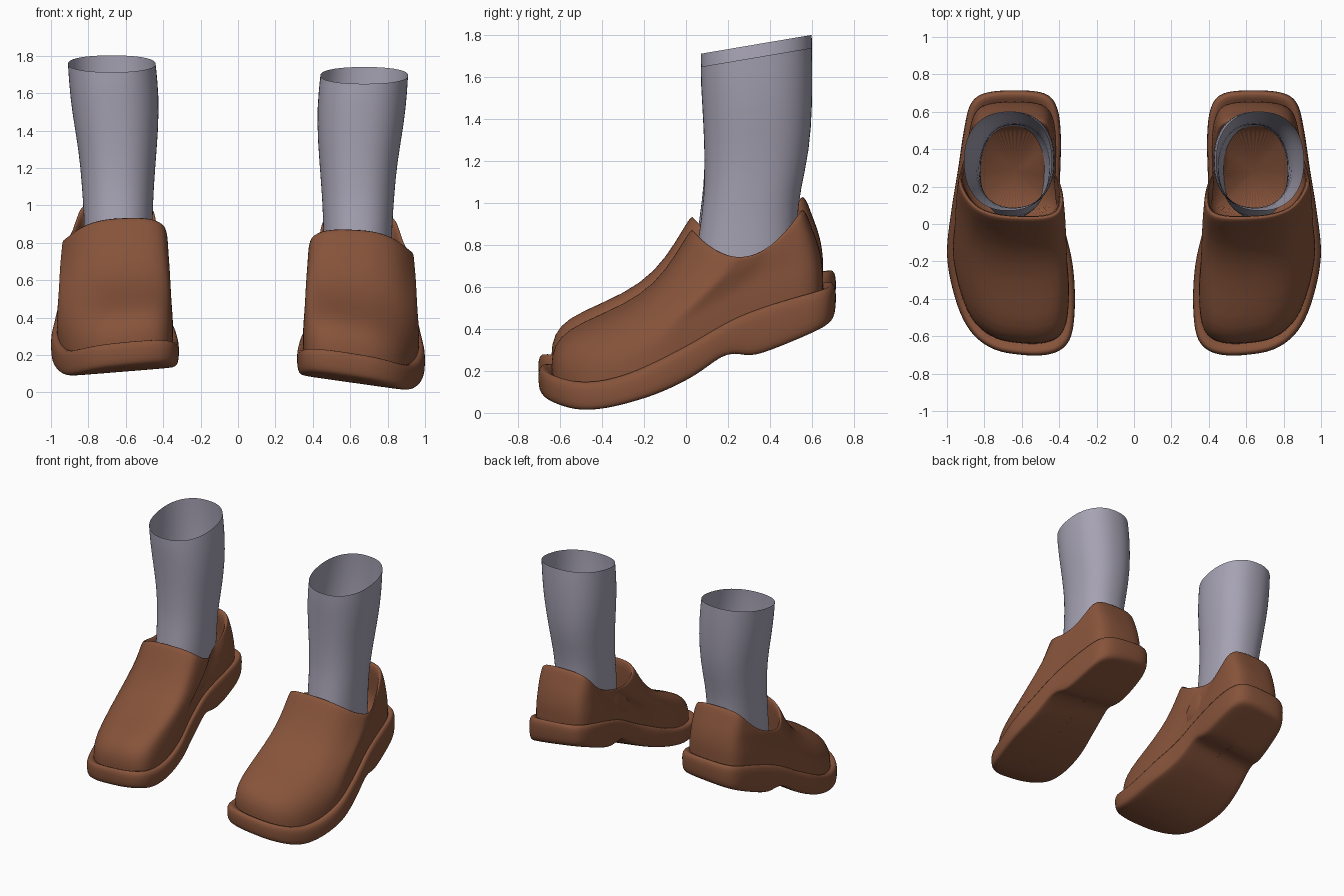
import bpy, bmesh, math

if "Cube" in bpy.data.objects:
    bpy.data.objects.remove(bpy.data.objects["Cube"])

XC, HALF_W, HALF_L = 0.66, 0.34, 0.71


def material(name, rgb):
    m = bpy.data.materials.new(name)
    m.use_nodes = True
    m.diffuse_color = (*rgb, 1)
    m.node_tree.nodes["Principled BSDF"].inputs["Base Color"].default_value = (*rgb, 1)
    return m


BROWN = material("brown leather", (0.24, 0.087, 0.043))
GREY = material("grey sock", (0.38, 0.36, 0.45))


def curve(keys):
    """Smooth function through (position, value) keys."""
    def slope(i):
        a, b = keys[max(i - 1, 0)], keys[min(i + 1, len(keys) - 1)]
        return (b[1] - a[1]) / (b[0] - a[0])

    def f(p):
        p = min(max(p, keys[0][0]), keys[-1][0])
        i = 0
        while i < len(keys) - 2 and p > keys[i + 1][0]:
            i += 1
        (a, va), (b, vb) = keys[i], keys[i + 1]
        h = b - a
        t = (p - a) / h
        return (va * (1 + 2 * t) * (1 - t) ** 2 + vb * t * t * (3 - 2 * t)
                + h * slope(i) * t * (1 - t) ** 2 - h * slope(i + 1) * t * t * (1 - t))
    return f


# Side-view curves of the sole: its top edge and its underside with heel step
sole_top = curve([(-.72, .2), (-.5, .17), (-.3, .21), (0, .35), (.2, .46), (.4, .53), (.72, .61)])
sole_under = curve([(-.72, .08), (-.48, .045), (-.2, .11), (.03, .21), (.19, .32),
                    (.22, .325), (.27, .305), (.36, .315), (.72, .455)])

# Plan outline of the left sole
PLAN = [(.6, -.7), (.75, -.67), (.87, -.58), (.95, -.42), (1, -.18), (.98, .05), (.94, .3),
        (.91, .5), (.875, .64), (.8, .7), (.65, .715), (.48, .7), (.41, .62), (.39, .45),
        (.395, .2), (.375, 0), (.33, -.2), (.315, -.4), (.33, -.58), (.38, -.665), (.47, -.7)]


def smooth_loop(pts, steps):
    """Closed Catmull-Rom loop."""
    out, n = [], len(pts)
    for i in range(n):
        a, b, c, d = (pts[(i + k) % n] for k in (-1, 0, 1, 2))
        for s in range(steps):
            t = s / steps
            out.append(tuple(.5 * (2 * q + (r - p) * t + (2 * p - 5 * q + 4 * r - w) * t * t
                                   + (3 * q - p - 3 * r + w) * t ** 3)
                             for p, q, r, w in zip(a, b, c, d)))
    return out


OUTLINE = smooth_loop(PLAN, 4)


def loft(name, rings, mat, side, lift, roll, cap=False):
    """Skin closed rings; side mirrors, roll tips the lower part outward."""
    bm = bmesh.new()
    loops = []
    for ring in rings:
        row = []
        for x, y, z in ring:
            fade = min(max((.85 - z) / .4, 0), 1)
            row.append(bm.verts.new((side * x, y, z + lift - roll * (x - XC) * fade)))
        loops.append(row)
    for a, b in zip(loops, loops[1:]):
        for i in range(len(a)):
            j = (i + 1) % len(a)
            bm.faces.new((a[i], a[j], b[j], b[i]))
    if cap:
        bm.faces.new(loops[-1])
    bmesh.ops.recalc_face_normals(bm, faces=bm.faces)
    for f in bm.faces:
        f.smooth = True
    me = bpy.data.meshes.new(name)
    bm.to_mesh(me)
    bm.free()
    me.materials.append(mat)
    ob = bpy.data.objects.new(name, me)
    bpy.context.collection.objects.link(ob)
    sub = ob.modifiers.new("smooth", "SUBSURF")
    sub.levels = sub.render_levels = 1
    return ob


def sole_ring(inset, mix, rise=0, squash=None):
    """Inset outline at a height between top edge (0) and underside (1)."""
    sx = 1 - inset / HALF_W if squash is None else squash
    sy = 1 - inset / HALF_L
    ring = []
    for x, y in OUTLINE:
        y *= sy
        z = sole_top(y) * (1 - mix) + sole_under(y) * mix + rise
        ring.append((XC + (x - XC) * sx, y, z))
    return ring


def upper_ring(front, back, width, h_front, h_mid, h_back):
    """Outline fitted between front and back, raised above the sole top."""
    ring = []
    for x, y in OUTLINE:
        v = (y + HALF_L) / (2 * HALF_L)
        yy = front + (back - front) * v
        h = (h_front * 2 * (v - .5) * (v - 1) + h_mid * 4 * v * (1 - v)
             + h_back * 2 * v * (v - .5))
        ring.append((XC + (x - XC) * width, yy, sole_top(yy) + h))
    return ring


def sock_ring(x0, x1, y0, y1, z_front, z_back, n=40):
    ring = []
    for i in range(n):
        a = 2 * math.pi * i / n
        c, s = (math.copysign(abs(k) ** .88, k) for k in (math.cos(a), math.sin(a)))
        ring.append(((x0 + x1) / 2 + (x1 - x0) / 2 * c, (y0 + y1) / 2 + (y1 - y0) / 2 * s,
                     (z_front + z_back) / 2 + (z_back - z_front) / 2 * s))
    return ring


SOLE = [sole_ring(.09, 0, -.02), sole_ring(.04, 0, .01), sole_ring(.012, 0, .012),
        sole_ring(0, .15), sole_ring(0, .5), sole_ring(.004, .85), sole_ring(.018, .97),
        sole_ring(.04, 1), sole_ring(.05, 1, 0, .45), sole_ring(.05, 1, 0, 0)]

# Outer wall from welt to collar, then the lip and lining down to the insole
UPPER = [upper_ring(*r) for r in (
    (-.645, .65, .9, -.03, -.03, -.03), (-.65, .65, .91, .07, .06, .06),
    (-.61, .645, .9, .165, .1, .12), (-.51, .635, .88, .24, .14, .18),
    (-.3, .615, .865, .285, .18, .25), (-.15, .597, .85, .33, .21, .3),
    (-.05, .578, .83, .43, .235, .36), (.012, .56, .82, .51, .26, .395),
    (.03, .545, .79, .515, .262, .395), (.045, .53, .76, .48, .24, .37),
    (.03, .545, .74, .2, .12, .2), (.02, .55, .72, .02, .02, .02))]

SOCK = [sock_ring(*r) for r in (
    (.48, .82, .03, .52, .5, .58), (.46, .82, .04, .53, .68, .74),
    (.455, .825, .065, .53, .88, .92), (.45, .835, .085, .545, 1.02, 1.06),
    (.435, .85, .09, .59, 1.2, 1.25), (.42, .89, .08, .603, 1.42, 1.47),
    (.43, .905, .07, .603, 1.57, 1.65), (.44, .91, .07, .6, 1.65, 1.74))]

# Left shoe stands lower and rolls more than the right one
for label, side, lift, roll in (("left", 1, 0, .14), ("right", -1, .062, .08)):
    loft(label + "_sole", SOLE, BROWN, side, lift, roll)
    loft(label + "_shoe_upper", UPPER, BROWN, side, lift, roll, cap=True)
    loft(label + "_sock", SOCK, GREY, side, lift, 0)
